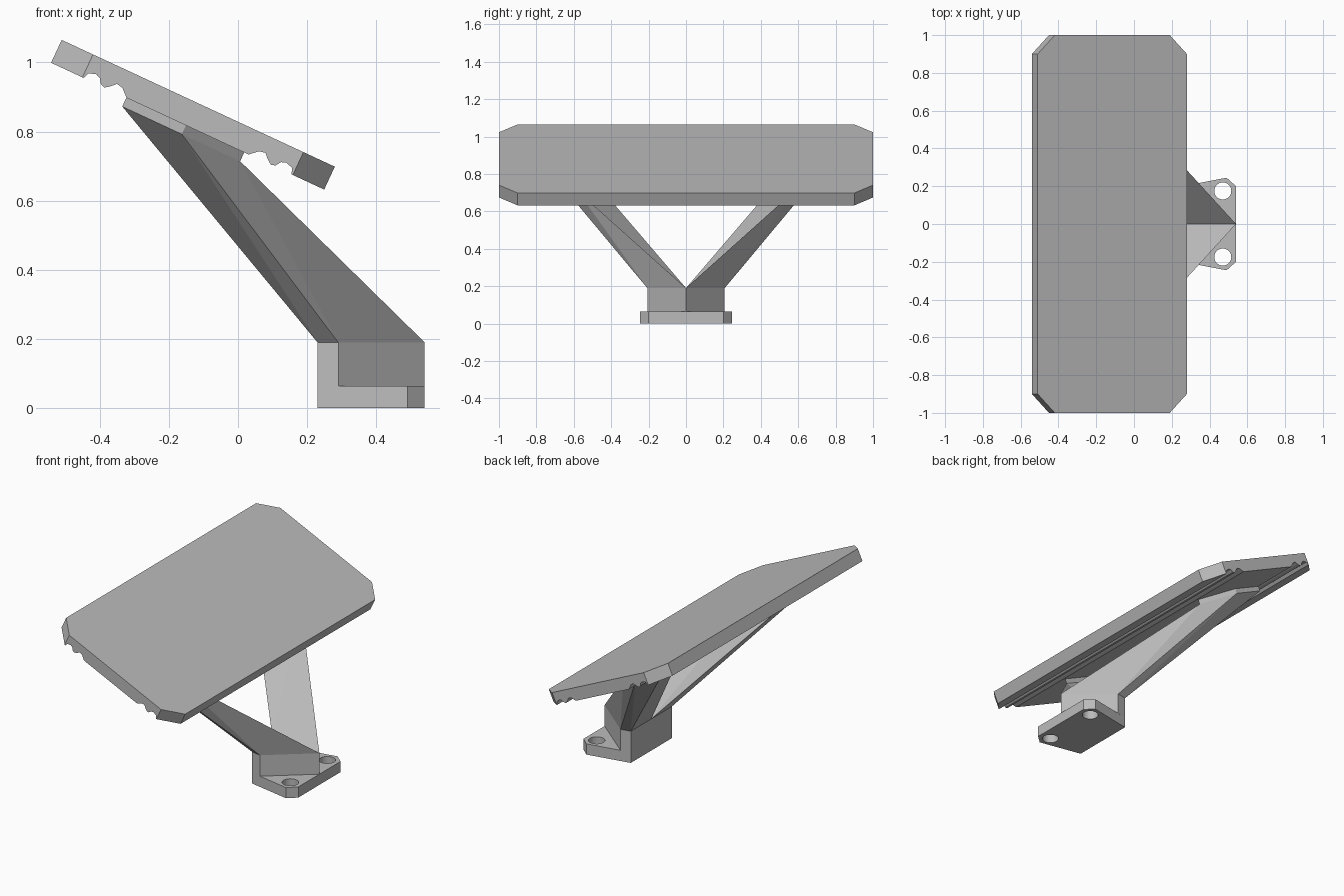
import bpy, bmesh
from mathutils import Vector

cube = bpy.data.objects.get("Cube")
if cube:
    bpy.data.objects.remove(cube)

grey = bpy.data.materials.new("plain grey")
grey.use_nodes = True
COLOR = (0.5, 0.5, 0.5, 1)
grey.diffuse_color = COLOR
grey.node_tree.nodes["Principled BSDF"].inputs["Base Color"].default_value = COLOR


def finish(bm, name):
    bmesh.ops.recalc_face_normals(bm, faces=bm.faces)
    mesh = bpy.data.meshes.new(name)
    bm.to_mesh(mesh)
    bm.free()
    mesh.materials.append(grey)
    obj = bpy.data.objects.new(name, mesh)
    bpy.context.collection.objects.link(obj)
    return obj


def loft(bm, lower, upper):
    """Closed solid between two matching outlines."""
    a = [bm.verts.new(p) for p in lower]
    b = [bm.verts.new(p) for p in upper]
    bm.faces.new(a)
    bm.faces.new(b)
    for i in range(len(a)):
        j = (i + 1) % len(a)
        bm.faces.new((a[i], a[j], b[j], b[i]))


def slab(name, outline, z0, z1):
    bm = bmesh.new()
    loft(bm, [(x, y, z0) for x, y in outline], [(x, y, z1) for x, y in outline])
    return finish(bm, name)


# Tilted frame of the panel: along its slope, and down through its thickness
START = Vector((-0.51, 0, 1.065))
ALONG = Vector((0.907, 0, -0.421))
DOWN = Vector((-0.421, 0, -0.907))
LENGTH, THICK = 0.871, 0.073


def tilted(s, t, y):
    return START + ALONG * s + DOWN * t + Vector((0, y, 0))


# Panel: grooved profile swept along y
grooves = [(.104, THICK), (.111, .055), (.133, .048), (.147, .054), (.157, .069),
           (.17, THICK), (.184, .063), (.199, .048), (.218, .052), (.232, .065), (.241, THICK)]
profile = [(LENGTH, 0), (0, 0), (0, THICK)] + grooves
profile += [(LENGTH - s, t) for s, t in reversed(grooves)] + [(LENGTH, THICK)]
bm = bmesh.new()
loft(bm, [tilted(s, t, -1) for s, t in profile], [tilted(s, t, 1) for s, t in profile])

# Cut the four panel corners at 45 degrees
for s, way in ((0.1, -1), (LENGTH - 0.1, 1)):
    for side in (-1, 1):
        bmesh.ops.bisect_plane(bm, geom=bm.verts[:] + bm.edges[:] + bm.faces[:],
                               plane_co=tilted(s, 0, side),
                               plane_no=ALONG * way + Vector((0, side, 0)),
                               clear_outer=True)
        bmesh.ops.holes_fill(bm, edges=[e for e in bm.edges if e.is_boundary])
finish(bm, "panel")

# Foot: flat flange and the raised block behind it
half = [(0.23, -0.195), (0.49, -0.245), (0.54, -0.2)]
flange = slab("foot_flange", half + [(x, -y) for x, y in reversed(half)], 0, 0.064)
half = [(0.23, -0.195), (0.29, -0.207)]
slab("foot_block", half + [(0.54, 0)] + [(x, -y) for x, y in reversed(half)], 0.064, 0.19)

# Screw holes
for side, label in ((-1, "front"), (1, "back")):
    bpy.ops.mesh.primitive_cylinder_add(vertices=32, radius=0.045, depth=0.3,
                                        location=(0.47, side * 0.175, 0))
    cutter = bpy.context.object
    cutter.name = label + "_hole_cutter"
    cutter.hide_render = True
    cutter.hide_set(True)
    hole = flange.modifiers.new(label + " hole", "BOOLEAN")
    hole.operation = "DIFFERENCE"
    hole.object = cutter

# Arms: each leans out from the block to a thin pad under the panel
foot = [(0.23, 0), (0.54, 0), (0.29, 0.207), (0.23, 0.195)]
pad = [(0.24, 0.585), (0.616, 0.585), (0.43, 0.71), (0.24, 0.71)]
for side, label in ((-1, "front"), (1, "back")):
    bm = bmesh.new()
    low = [(x, side * y, 0.19) for x, y in foot]
    loft(bm, low, [tilted(s, THICK + 0.028, side * y) for s, y in pad])
    bmesh.ops.triangulate(bm, faces=bm.faces)
    finish(bm, label + "_arm")
    bm = bmesh.new()
    loft(bm, [tilted(s, THICK + 0.028, side * y) for s, y in pad],
         [tilted(s, THICK, side * y) for s, y in pad])
    finish(bm, label + "_arm_pad")
